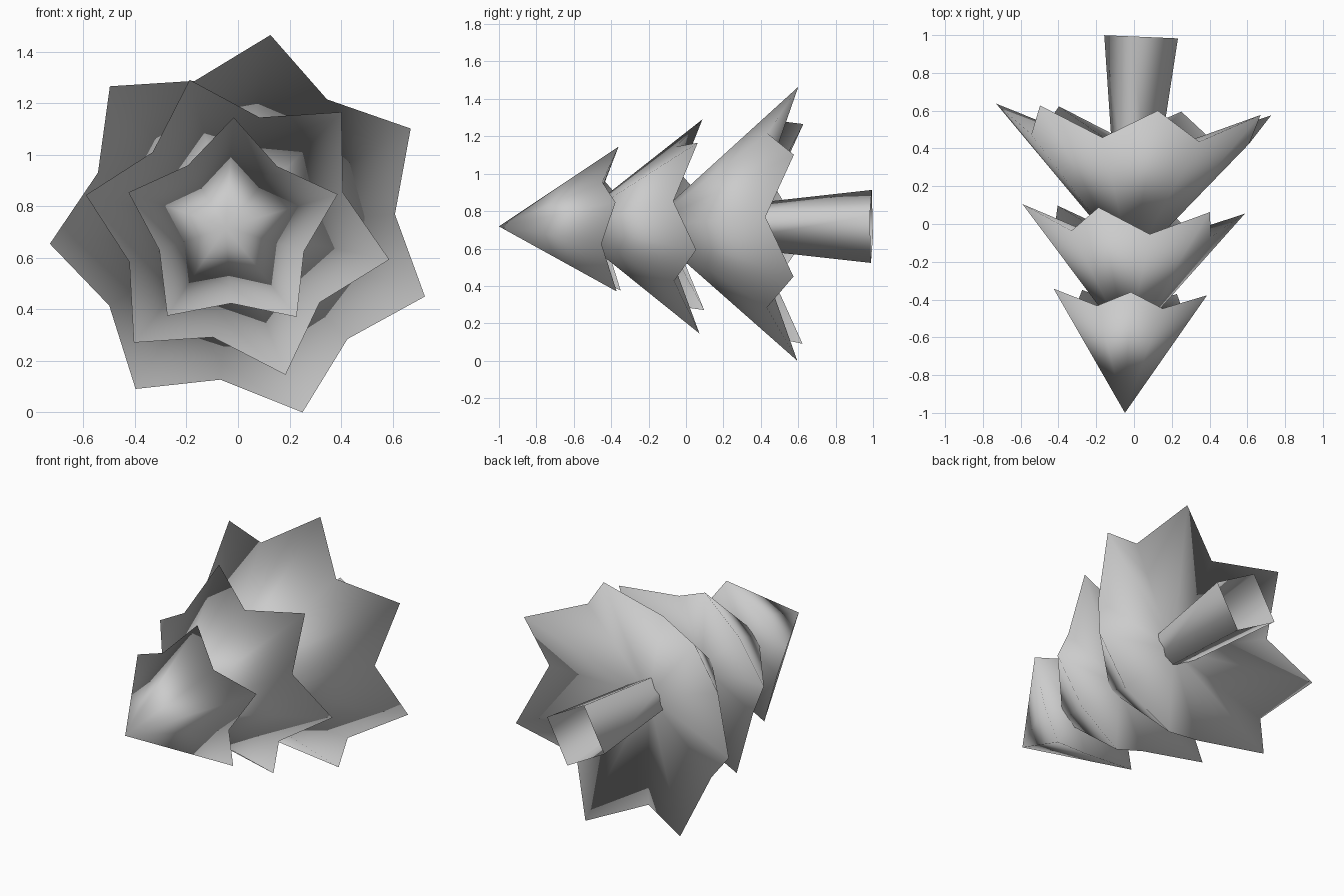
import bpy
import bmesh
from math import cos, sin, radians, pi
from mathutils import Vector

cube = bpy.data.objects.get("Cube")
if cube:
    bpy.data.objects.remove(cube)

# One plain grey for the whole tree
grey = bpy.data.materials.new("plain_grey")
grey.use_nodes = True
colour = (0.6, 0.6, 0.6, 1)
grey.diffuse_color = colour
grey.node_tree.nodes["Principled BSDF"].inputs["Base Color"].default_value = colour

TILT = 0.043  # sideways lean of the long axis


def axis_point(along, radius=0.0, angle=0.0):
    """Point around the slightly leaning trunk axis, which runs along y."""
    centre = Vector((-0.005 + TILT * along, along, 0.718))
    across = Vector((1, -TILT, 0)) * cos(angle)
    return centre + radius * (across + Vector((0, 0, sin(angle))))


def finish(name, bm):
    bmesh.ops.recalc_face_normals(bm, faces=bm.faces)
    for face in bm.faces:
        face.smooth = True
    mesh = bpy.data.meshes.new(name)
    bm.to_mesh(mesh)
    bm.free()
    mesh.materials.append(grey)
    obj = bpy.data.objects.new(name, mesh)
    bpy.context.collection.objects.link(obj)


def star_tier(name, points, start, tip, hollow, outer, inner):
    """Star-edged cone with a hollow underside; outer and inner are (along, radius)."""
    bm = bmesh.new()
    apex = bm.verts.new(axis_point(tip))
    under = bm.verts.new(axis_point(hollow))
    rim = []
    for i in range(points * 2):
        along, radius = inner if i % 2 else outer
        rim.append(bm.verts.new(axis_point(along, radius, radians(start) + i * pi / points)))
    for a, b in zip(rim, rim[1:] + rim[:1]):
        bm.faces.new((apex, a, b))
        bm.faces.new((under, b, a))
    finish(name, bm)


# Foliage, from the tip to the widest tier
star_tier("top_tier", 5, 89.5, -1.0, -0.53, (-0.36, 0.427), (-0.44, 0.295))
star_tier("middle_tier", 6, 48, -0.64, -0.14, (0.08, 0.602), (-0.05, 0.436))
star_tier("bottom_tier", 7, 82, -0.22, 0.34, (0.605, 0.754), (0.45, 0.597))

# Open four-sided trunk, widening towards its foot
bm = bmesh.new()
rings = [[bm.verts.new(axis_point(along, radius, radians(16) + k * pi / 2)) for k in range(4)]
         for along, radius in ((0.1, 0.1), (0.991, 0.203))]
for k in range(4):
    n = (k + 1) % 4
    bm.faces.new((rings[0][k], rings[0][n], rings[1][n], rings[1][k]))
finish("trunk", bm)
